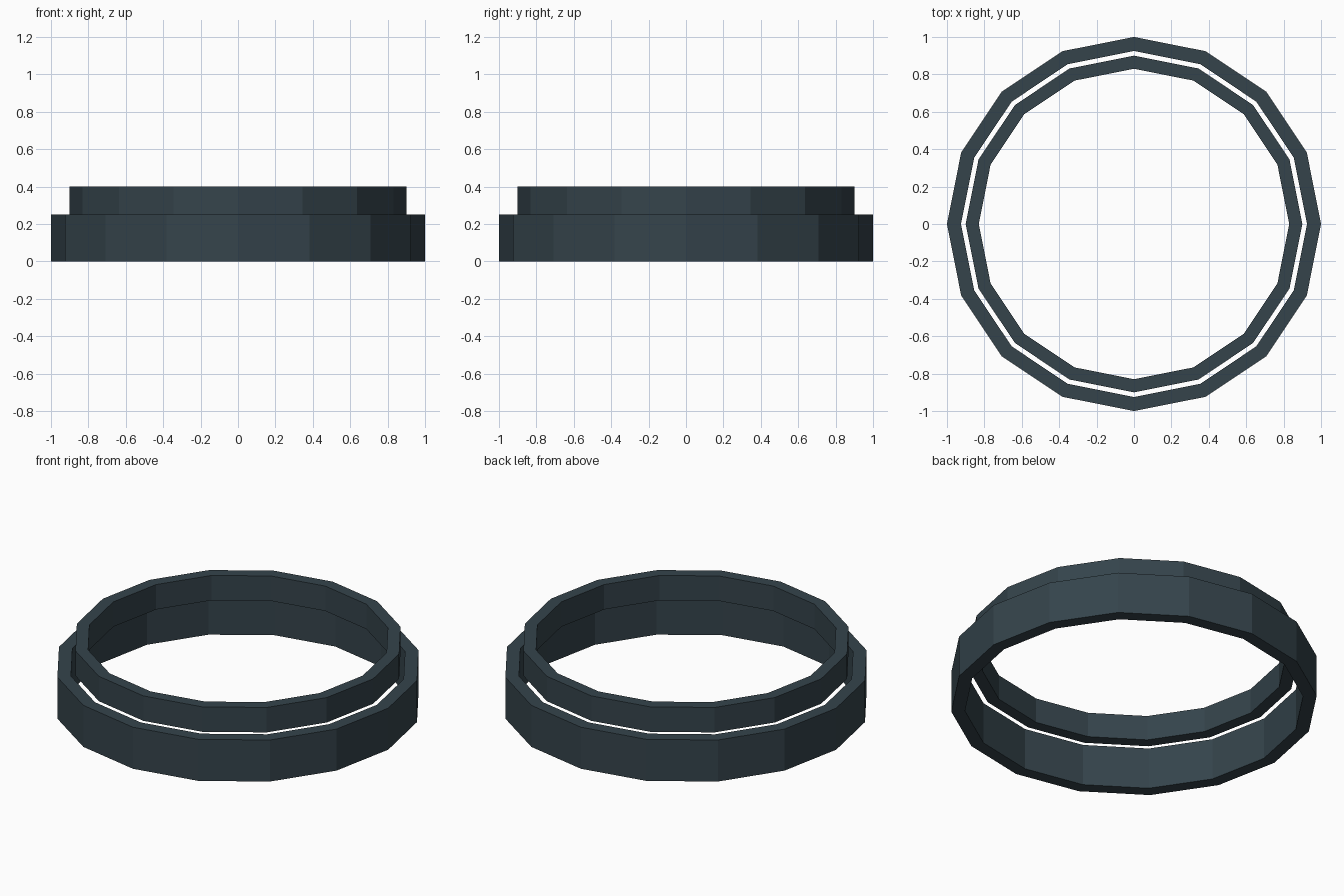
import bpy, bmesh, math

if "Cube" in bpy.data.objects:
    bpy.data.objects.remove(bpy.data.objects["Cube"])

SIDES = 16

mat = bpy.data.materials.new("dark_slate")
mat.diffuse_color = (0.035, 0.057, 0.071, 1.0)
mat.use_nodes = True
mat.node_tree.nodes["Principled BSDF"].inputs["Base Color"].default_value = mat.diffuse_color


def ring(name, r_out, r_in, z0, z1):
    """Flat-sided ring swept from a rectangular profile."""
    bm = bmesh.new()
    profile = [(r_out, z0), (r_out, z1), (r_in, z1), (r_in, z0)]
    loops = []
    for i in range(SIDES):
        a = 2 * math.pi * i / SIDES
        loops.append([bm.verts.new((r * math.cos(a), r * math.sin(a), z))
                      for r, z in profile])
    for i in range(SIDES):
        p, q = loops[i], loops[(i + 1) % SIDES]
        for j in range(4):
            k = (j + 1) % 4
            bm.faces.new((p[j], q[j], q[k], p[k]))
    bmesh.ops.recalc_face_normals(bm, faces=bm.faces)
    mesh = bpy.data.meshes.new(name)
    bm.to_mesh(mesh)
    bm.free()
    mesh.materials.append(mat)
    obj = bpy.data.objects.new(name, mesh)
    bpy.context.collection.objects.link(obj)
    return obj


# Wide lower ring and the narrower ring floating just above it
ring("lower_ring", 1.0, 0.925, 0.0, 0.25)
ring("upper_ring", 0.90, 0.83, 0.25, 0.40)
